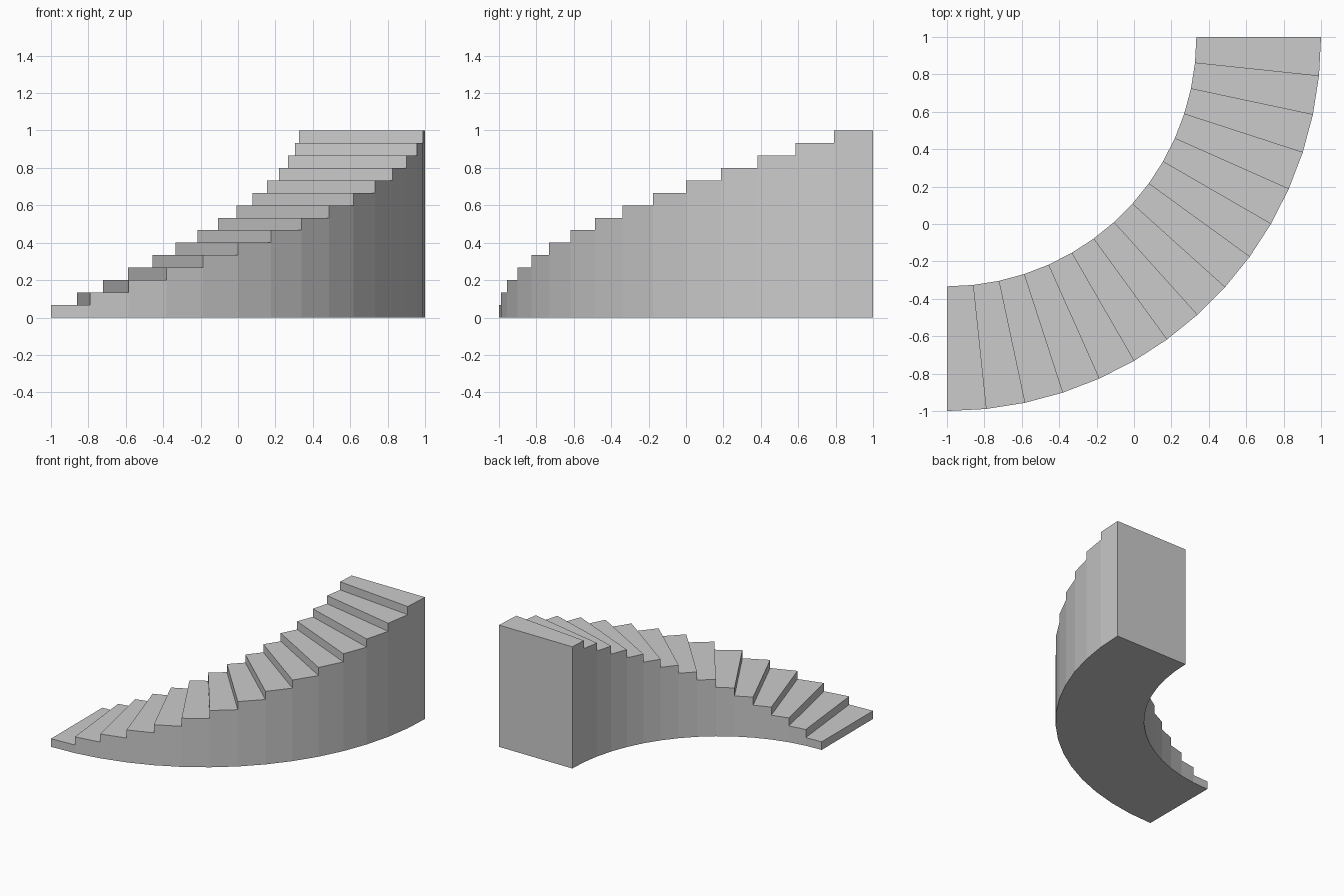
import bpy, bmesh
from math import sin, cos, radians

if "Cube" in bpy.data.objects:
    bpy.data.objects.remove(bpy.data.objects["Cube"])

STEPS = 15
TURN = radians(90)
R_IN, R_OUT = 4 / 3, 2.0
CX, CY = -1.0, 1.0          # centre of the curve
RISE = 1.0 / STEPS

bm = bmesh.new()
cache = {}


def vert(r, i, level):
    """Shared vertex at radius r, radial line i and step level."""
    key = (r, i, level)
    if key not in cache:
        a = TURN * i / STEPS
        cache[key] = bm.verts.new((CX + r * sin(a), CY - r * cos(a), level * RISE))
    return cache[key]


def face(*pts):
    bm.faces.new([vert(*p) for p in pts])


for i in range(STEPS):
    top = i + 1
    # tread and underside
    face((R_IN, i, top), (R_OUT, i, top), (R_OUT, i + 1, top), (R_IN, i + 1, top))
    face((R_IN, i, 0), (R_IN, i + 1, 0), (R_OUT, i + 1, 0), (R_OUT, i, 0))
    # riser
    face((R_IN, i, i), (R_OUT, i, i), (R_OUT, i, top), (R_IN, i, top))
    # inner and outer walls, following the step below
    for r in (R_IN, R_OUT):
        pts = [(r, i, 0), (r, i + 1, 0), (r, i + 1, top), (r, i, top)]
        if i > 0:
            pts.append((r, i, i))
        face(*pts)

# tall end wall
face((R_IN, STEPS, 0), (R_OUT, STEPS, 0), (R_OUT, STEPS, STEPS), (R_IN, STEPS, STEPS))

bmesh.ops.recalc_face_normals(bm, faces=bm.faces)
mesh = bpy.data.meshes.new("curved_staircase")
bm.to_mesh(mesh)
bm.free()
bpy.context.collection.objects.link(bpy.data.objects.new("curved_staircase", mesh))
